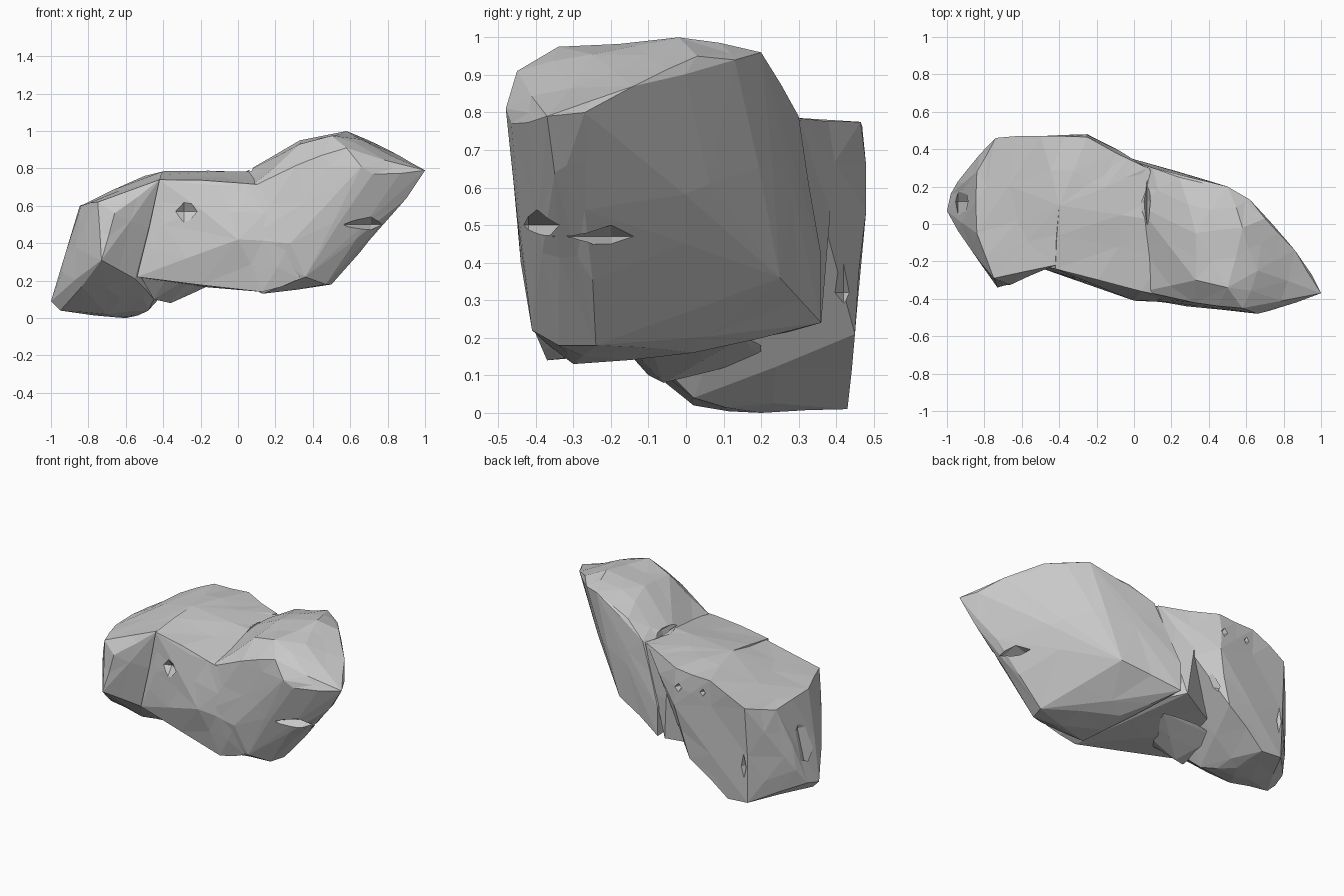
import bpy, bmesh, random
from mathutils import Vector

random.seed(4)


def hull(name, pts, rough=0.007):
    """Chiselled lump: convex hull of corner points, broken into slightly uneven facets."""
    bm = bmesh.new()
    for p in pts:
        bm.verts.new(p)
    res = bmesh.ops.convex_hull(bm, input=bm.verts[:])
    junk = {g for g in res["geom_interior"] + res["geom_unused"] if isinstance(g, bmesh.types.BMVert)}
    bmesh.ops.delete(bm, geom=list(junk), context='VERTS')
    if rough:
        corners = {v.co.to_tuple(4) for v in bm.verts}
        long_edges = [e for e in bm.edges if e.calc_length() > 0.2]
        bmesh.ops.subdivide_edges(bm, edges=long_edges, cuts=1)
        bmesh.ops.triangulate(bm, faces=bm.faces[:])
        for v in bm.verts:
            if v.co.to_tuple(4) not in corners:
                v.co += Vector([random.uniform(-rough, rough) for _ in range(3)])
                v.co.z = max(v.co.z, 0)
    bmesh.ops.recalc_face_normals(bm, faces=bm.faces[:])
    me = bpy.data.meshes.new(name)
    bm.to_mesh(me)
    bm.free()
    ob = bpy.data.objects.new(name, me)
    bpy.context.collection.objects.link(ob)
    return ob


def combine(target, other, op):
    """Apply a boolean and discard the other piece."""
    mod = target.modifiers.new(op, 'BOOLEAN')
    mod.operation, mod.solver, mod.object = op, 'EXACT', other
    bpy.context.view_layer.objects.active = target
    bpy.ops.object.modifier_apply(modifier=mod.name)
    bpy.data.objects.remove(other, do_unlink=True)


# Tall overhanging right mass
rock = hull("rock", [
    (0.5, 0.2, 0.96), (0.24, 0.25, 0.88), (0.58, -0.02, 1.0), (0.33, -0.05, 0.95),
    (0.7, 0.03, 0.95), (0.62, 0.13, 0.94), (0.86, -0.14, 0.87), (1, -0.37, 0.79),
    (0.95, -0.27, 0.8), (0.66, -0.48, 0.81), (0.32, -0.42, 0.82), (0.58, -0.45, 0.91),
    (0.5, -0.34, 0.975), (0.33, -0.3, 0.93), (0.66, -0.25, 0.955),
    (0.72, -0.465, 0.77), (0.6, -0.445, 0.62), (0.4, -0.435, 0.45), (0.36, -0.41, 0.22),
    (0.9, -0.35, 0.64), (0.8, -0.27, 0.54), (0.64, -0.24, 0.4), (0.5, -0.24, 0.18),
    (0.47, -0.34, 0.18), (0.13, -0.3, 0.13), (0.12, 0.02, 0.16), (0.3, 0.25, 0.36),
    (-0.05, 0.36, 0.42), (-0.05, 0.36, 0.24), (0.1, 0.3, 0.79), (0.04, -0.4, 0.42),
    (0.05, -0.36, 0.69), (0.02, 0.1, 0.77), (0.28, -0.44, 0.4)])

# Low saddle between the two masses
saddle = hull("saddle", [
    (-0.42, -0.24, 0.74), (-0.1, -0.33, 0.71), (0.04, -0.36, 0.72), (-0.4, 0.1, 0.785),
    (0.0, 0.1, 0.78), (-0.15, 0.39, 0.77), (0.08, 0.3, 0.78), (0.25, 0, 0.78),
    (-0.54, -0.22, 0.22), (-0.2, -0.2, 0.2), (0.13, -0.37, 0.14), (0.28, -0.405, 0.7),
    (-0.1, 0.36, 0.24), (0, -0.41, 0.42), (-0.4, -0.265, 0.5), (0.28, -0.435, 0.4),
    (-0.45, 0.2, 0.2), (0.33, -0.4, 0.21)])

# Left block reaching the ground
block = hull("block", [
    (-0.25, 0.48, 0.54), (-0.25, 0.465, 0.775), (-0.5, 0.47, 0.76), (-0.74, 0.46, 0.64),
    (-0.74, 0.43, 0.02), (-0.6, 0.43, 0.01), (-0.34, 0.45, 0.21), (-0.29, 0.46, 0.4),
    (-0.98, 0.16, 0.11),
    (-1, 0.07, 0.09), (-0.95, 0.06, 0.04), (-0.6, 0.2, 0.0), (-0.7, 0.02, 0.02),
    (-0.48, 0.02, 0.04), (-0.45, -0.04, 0.1), (-0.73, -0.34, 0.31), (-0.66, -0.325, 0.56),
    (-0.75, -0.29, 0.62), (-0.42, -0.22, 0.74), (-0.84, -0.05, 0.6), (-0.84, 0.28, 0.59),
    (-0.9, 0.28, 0.3), (-0.87, -0.14, 0.38), (-0.55, -0.2, 0.21), (-0.4, 0.1, 0.785),
    (0.07, 0.3, 0.785)])

# Small knob on the underside
knob = hull("knob", [
    (-0.36, -0.06, 0.08), (-0.45, -0.1, 0.1), (-0.2, -0.1, 0.19), (-0.52, -0.2, 0.22),
    (-0.22, -0.22, 0.24), (-0.3, 0.2, 0.18), (-0.45, 0.2, 0.15), (-0.35, -0.1, 0.35),
    (-0.1, 0.15, 0.2)], 0.004)
for part in (saddle, block, knob):
    combine(rock, part, 'UNION')

# Chips, slit and pits: centre and half-size of small diamond-shaped cuts
chips = [
    ((-0.29, -0.31, 0.57), (0.1, 0.05, 0.07)),
    ((-0.45, 0.49, 0.67), (0.03, 0.05, 0.04)),
    ((-0.28, 0.48, 0.66), (0.025, 0.05, 0.03)),
    ((-0.72, 0.46, 0.25), (0.03, 0.05, 0.14)),
    ((0.71, -0.42, 0.5), (0.16, 0.13, 0.05)),
    ((0.72, -0.2, 0.47), (0.1, 0.16, 0.03)),
    ((0.07, 0.12, 0.8), (0.02, 0.18, 0.06)),
    ((0.22, 0.3, 0.2), (0.1, 0.08, 0.1)),
    ((-0.94, 0.12, 0.42), (0.06, 0.16, 0.25)),
    ((-0.17, 0.42, 0.32), (0.14, 0.07, 0.14)),
]
for (x, y, z), (a, b, c) in chips:
    cutter = hull("chip_cutter", [(x + a, y, z), (x - a, y, z), (x, y + b, z),
                                  (x, y - b, z), (x, y, z + c), (x, y, z - c)], 0)
    combine(rock, cutter, 'DIFFERENCE')
